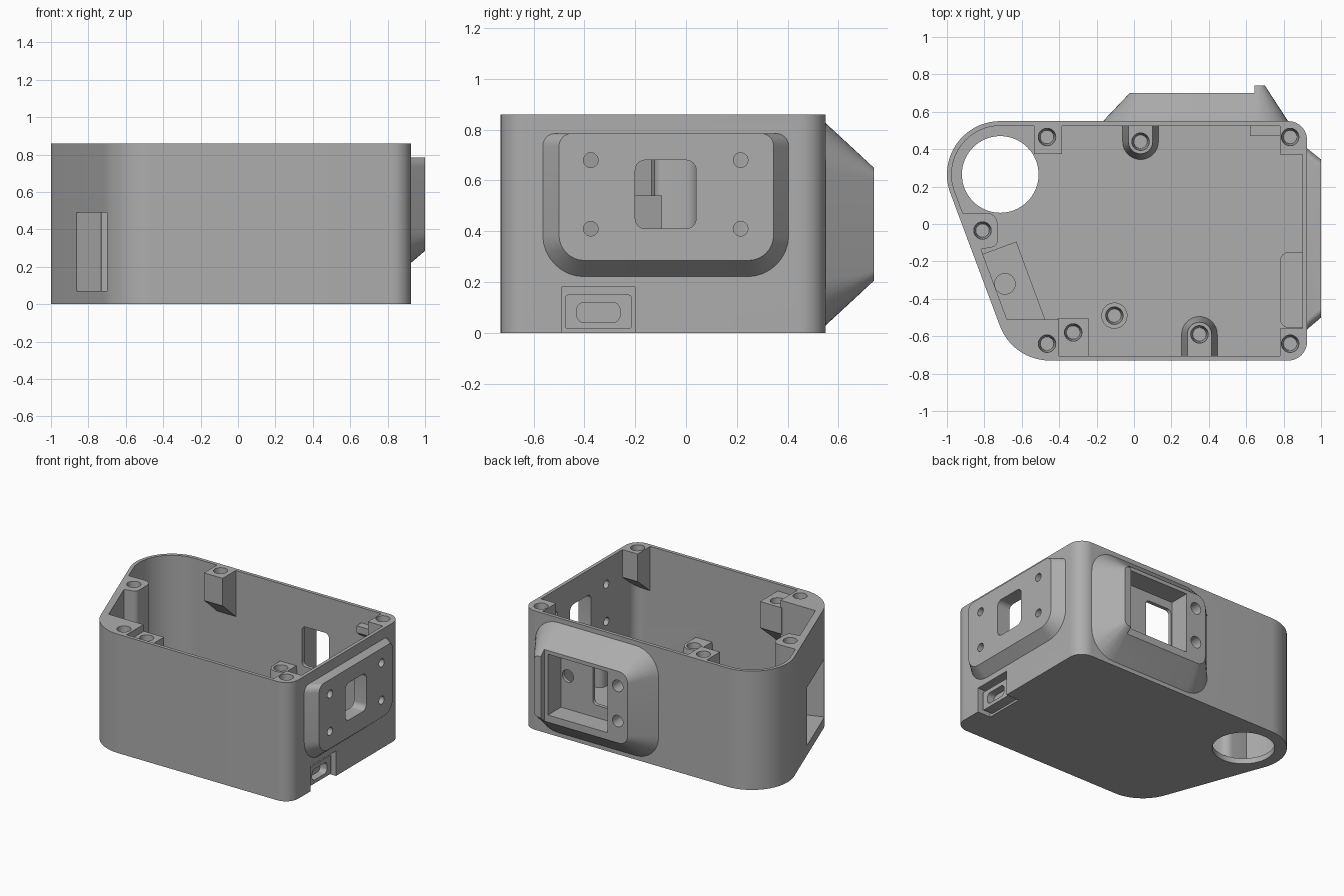
import bpy
import bmesh
from math import sin, cos, radians, pi
from mathutils import Vector

cube = bpy.data.objects.get("Cube")
if cube:
    bpy.data.objects.remove(cube, do_unlink=True)

grey = bpy.data.materials.new("matte_grey")
grey.use_nodes = True
colour = (0.42, 0.42, 0.42, 1)
grey.diffuse_color = colour
grey.node_tree.nodes["Principled BSDF"].inputs["Base Color"].default_value = colour

# ---- profile helpers ----


def arc(cx, cy, r, a0, a1, n=10):
    steps = [radians(a0 + (a1 - a0) * i / n) for i in range(n + 1)]
    return [(cx + r * cos(a), cy + r * sin(a)) for a in steps]


def circle(cx, cy, r, n=32):
    return arc(cx, cy, r, 0, 360, n)[:-1]


def rect(u0, u1, v0, v1, low=0.0, high=None):
    """Rectangle with separate rounding of its low and high corners."""
    high = low if high is None else high
    pts = []
    for u, v, su, sv, a, r in ((u1, v1, -1, -1, 0, high), (u0, v1, 1, -1, 90, high),
                               (u0, v0, 1, 1, 180, low), (u1, v0, -1, 1, 270, low)):
        pts += arc(u + su * r, v + sv * r, r, a, a + 90, 8) if r else [(u, v)]
    return pts


def slot_profile(cx, cy, r, wall):
    """U shape, round end away from the wall line."""
    if wall > cy:
        return [(cx + r, wall)] + arc(cx, cy, r, 0, -180, 16) + [(cx - r, wall)]
    return [(cx - r, wall)] + arc(cx, cy, r, 180, 0, 16) + [(cx + r, wall)]


def outline(d):
    """Plan of the case, moved inwards by d."""
    slant = 200.3
    return (arc(0.825, 0.45, 0.1 - d, 0, 90) + arc(-0.715, 0.265, 0.285 - d, 90, slant, 24)
            + arc(-0.45, -0.445, 0.285 - d, slant, 270, 16) + arc(0.825, -0.63, 0.1 - d, 270, 360))


# ---- solid helpers ----

PLACE = {"x": lambda u, v, w: (w, u, v), "y": lambda u, v, w: (u, w, v), "z": lambda u, v, w: (u, v, w)}


def loft(name, axis, loop_a, a, loop_b, b):
    bm = bmesh.new()
    place = PLACE[axis]
    va = [bm.verts.new(place(u, v, a)) for u, v in loop_a]
    vb = [bm.verts.new(place(u, v, b)) for u, v in loop_b]
    bm.faces.new(va)
    bm.faces.new(vb[::-1])
    for i in range(len(va)):
        j = (i + 1) % len(va)
        bm.faces.new((va[j], va[i], vb[i], vb[j]))
    bmesh.ops.recalc_face_normals(bm, faces=bm.faces)
    mesh = bpy.data.meshes.new(name)
    bm.to_mesh(mesh)
    bm.free()
    mesh.materials.append(grey)
    obj = bpy.data.objects.new(name, mesh)
    bpy.context.scene.collection.objects.link(obj)
    return obj


def prism(name, axis, loop, a, b):
    return loft(name, axis, loop, a, loop, b)


def combine(target, tool, operation):
    """Apply one boolean and remove the tool."""
    mod = target.modifiers.new(operation, "BOOLEAN")
    mod.operation, mod.solver, mod.object = operation, "EXACT", tool
    bpy.context.view_layer.objects.active = target
    bpy.ops.object.modifier_apply(modifier=mod.name)
    bpy.data.objects.remove(tool, do_unlink=True)


def cut(target, axis, loop, a, b):
    combine(target, prism("cutter", axis, loop, a, b), "DIFFERENCE")


TOP, FLOOR = 0.86, 0.04

# frame along the slanted wall
along = Vector((0.3475, -0.9377))
inward = Vector((0.9377, 0.3475))
slant_mid = Vector((-0.785, -0.365))


def slanted(t0, t1, d0, d1):
    return [tuple(slant_mid + along * t + inward * d)
            for t, d in ((t0, d0), (t1, d0), (t1, d1), (t0, d1))]


# ---- cavity: the inner volume with every boss taken out of it ----
cavity = prism("cavity", "z", outline(0.025), FLOOR, TOP + 0.1)
HIGH = TOP + 0.2


def wedge_boss(x0, x1, wall, inner, top, low, drop):
    cut(cavity, "x", [(wall, top), (inner, top), (inner, low), (wall, low - drop)], x0, x1)


# corner bosses under the lid screws, with sloping undersides
wedge_boss(-0.535, -0.385, 0.6, 0.375, TOP, 0.66, 0.2)
wedge_boss(0.78, 1.0, 0.6, 0.372, TOP, 0.66, 0.2)
wedge_boss(0.78, 1.0, -0.8, -0.56, TOP, 0.66, 0.2)
wedge_boss(-0.41, -0.24, -0.8, -0.505, 0.81, 0.62, 0.25)
wedge_boss(0.62, 0.79, 0.6, 0.47, 0.75, 0.7, 0.1)
# solid front corner and boss on the slanted wall
cut(cavity, "z", rect(-0.9, -0.4, -0.9, -0.51), -0.1, TOP)
cut(cavity, "z", [(-1.1, 0.05)] + arc(-0.79, -0.0, 0.06, 90, 0, 8)
    + arc(-0.765, -0.09, 0.035, 0, -90, 6) + [(-0.84, -0.14), (-1.1, -0.14)], -0.1, TOP)
# slanted wall thickness and sensor housing
cut(cavity, "z", slanted(-0.35, 0.35, -0.1, 0.049), -0.1, TOP)
cut(cavity, "z", slanted(-0.2, 0.25, -0.1, 0.24), -0.1, 0.54)
# housing behind the connector notch
cut(cavity, "z", rect(0.78, 1.1, -0.555, -0.15, 0.05), -0.1, 0.23)
# tapered floor posts against the walls
for px, py, wall in ((0.035, 0.44, 0.6), (0.35, -0.59, -0.8)):
    combine(cavity, loft("post", "z", slot_profile(px, py, 0.1, wall), 0.0,
                         slot_profile(px, py, 0.065, wall), 0.3), "DIFFERENCE")
# free-standing floor post
cut(cavity, "z", circle(-0.105, -0.49, 0.07), 0.0, 0.16)

# ---- case body ----
case = prism("case_body", "z", outline(0), 0, TOP)
combine(case, cavity, "DIFFERENCE")

# side mounting plate, flush at its top edge
combine(case, loft("side_plate", "x", rect(-0.57, 0.41, 0.215, 0.785, 0.17, 0.05), 0.918,
                   rect(-0.5, 0.345, 0.285, 0.785, 0.1, 0.05), 1.0), "UNION")

# tapered camera bump on the back, with a raised lip at one end
bump = loft("back_bump", "y", rect(-0.175, 0.83, 0.02, 0.835, 0.19), 0.54,
            rect(0.015, 0.70, 0.205, 0.65, 0.04), 0.74)
cut(bump, "y", rect(-0.5, 0.645, -0.1, 1), 0.70, 0.8)
combine(case, bump, "UNION")

# bump pocket, cable window and fixing holes
cut(case, "y", rect(0.137, 0.615, 0.22, 0.66), 0.551, 0.8)
cut(case, "y", rect(0.145, 0.36, 0.31, 0.6, 0.03), 0.5, 0.6)
cut(case, "y", circle(0.56, 0.46, 0.045, 24), 0.4, 0.6)
for hz in (0.325, 0.58):
    cut(case, "y", circle(0.057, hz, 0.042, 24), 0.58, 0.8)

# side plate window and its four holes
cut(case, "x", rect(-0.2, 0.04, 0.41, 0.68, 0.04), 0.85, 1.1)
for hy in (-0.375, 0.215):
    for hz in (0.41, 0.68):
        cut(case, "x", circle(hy, hz, 0.029, 20), 0.85, 1.1)

# large round opening in the floor
cut(case, "z", circle(-0.715, 0.265, 0.205, 64), -0.1, 0.2)

# recess in the slanted wall, with a round port through its roof
cut(case, "z", slanted(-0.23, 0.23, -0.1, 0.19), 0.07, 0.49)
cut(case, "z", circle(-0.69, -0.32, 0.055, 24), 0.4, 0.7)

# connector notch in the bottom edge
cut(case, "x", rect(-0.49, -0.2, -0.1, 0.18), 0.82, 1.1)

# screw holes in the lid bosses and posts
for sx, sy, top in ((-0.81, -0.035, TOP), (-0.465, -0.64, TOP), (-0.465, 0.465, TOP),
                    (0.835, 0.465, TOP), (0.835, -0.64, TOP), (-0.325, -0.58, 0.81),
                    (0.035, 0.44, 0.3), (0.35, -0.59, 0.3), (-0.105, -0.49, 0.16)):
    depth = min(0.18, top - 0.05)
    combine(case, loft("cutter", "z", circle(sx, sy, 0.036, 24), top - depth,
                       circle(sx, sy, 0.047, 24), top + 0.002), "DIFFERENCE")

# ---- connector bar inside the notch ----
connector = prism("connector_bar", "x", rect(-0.475, -0.215, 0.015, 0.15, 0.01), 0.8, 0.895)
cut(connector, "x", rect(-0.43, -0.26, 0.04, 0.12, 0.03), 0.84, 1.0)
cut(connector, "z", rect(0.85, 0.87, -0.6, -0.1), 0.13, 0.2)

# ---- shading ----
for obj in (case, connector):
    bpy.ops.object.select_all(action="DESELECT")
    obj.select_set(True)
    bpy.context.view_layer.objects.active = obj
    bpy.ops.object.shade_smooth_by_angle(angle=radians(30))
